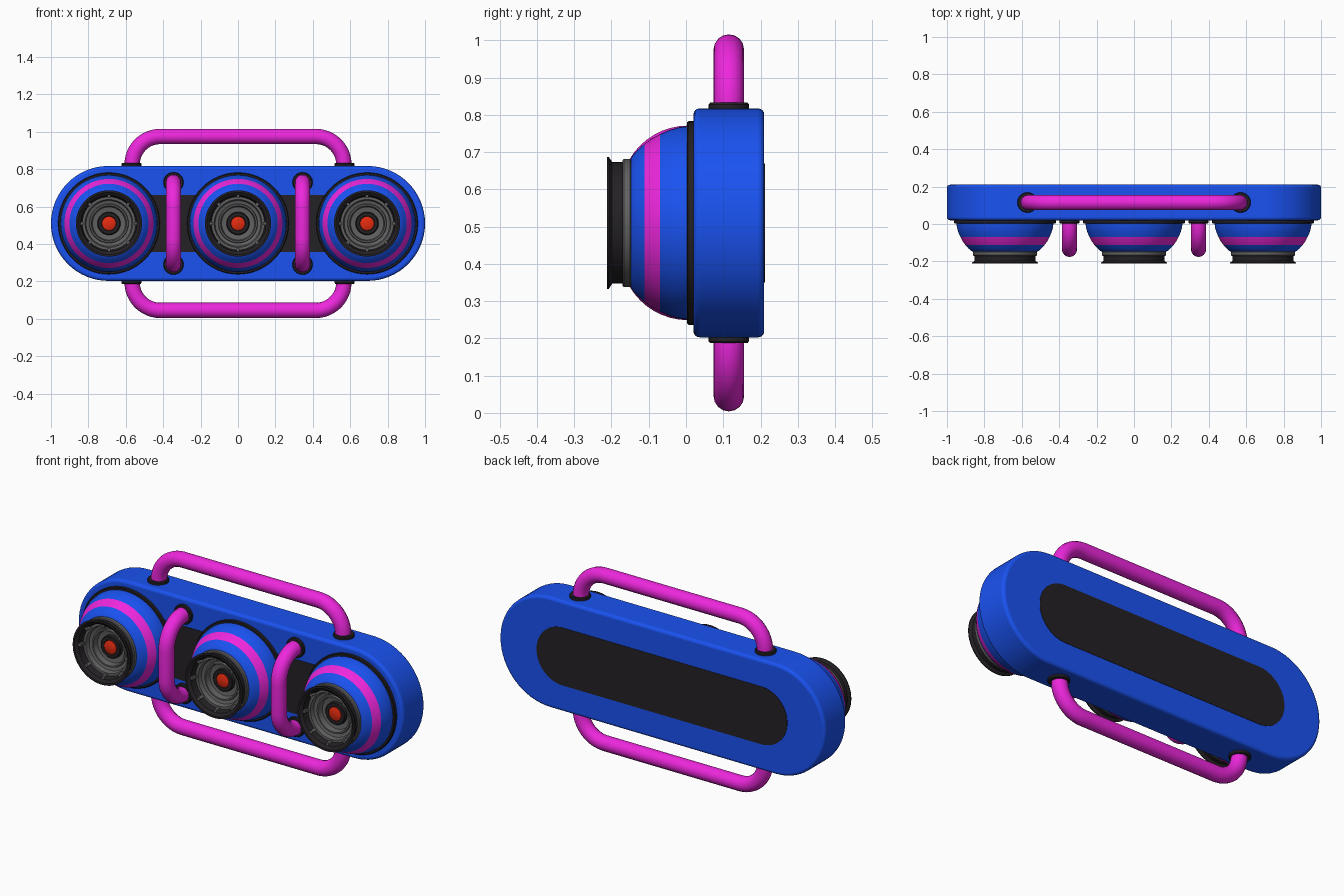
import bpy, bmesh
from math import sin, cos, pi, radians
from mathutils import Matrix, Vector

if "Cube" in bpy.data.objects:
    bpy.data.objects.remove(bpy.data.objects["Cube"])

CZ = 0.51  # height of the centre line


def material(name, rgb):
    m = bpy.data.materials.new(name)
    m.diffuse_color = (*rgb, 1)
    m.use_nodes = True
    m.node_tree.nodes["Principled BSDF"].inputs["Base Color"].default_value = m.diffuse_color
    return m


BLUE = material("blue", (0.01, 0.085, 0.88))
PINK = material("magenta", (0.85, 0.02, 0.72))
DARK = material("dark", (0.018, 0.015, 0.018))
GREY = material("grey", (0.12, 0.12, 0.12))
RED = material("red", (0.8, 0.025, 0.005))


def finish(name, bm, mat, bevel=0.0):
    bmesh.ops.remove_doubles(bm, verts=bm.verts, dist=1e-5)
    bmesh.ops.recalc_face_normals(bm, faces=bm.faces)
    me = bpy.data.meshes.new(name)
    bm.to_mesh(me)
    bm.free()
    ob = bpy.data.objects.new(name, me)
    bpy.context.collection.objects.link(ob)
    me.materials.append(mat)
    smooth(ob)
    if bevel:
        b = ob.modifiers.new("bevel", "BEVEL")
        b.width, b.segments, b.limit_method = bevel, 4, 'ANGLE'
        b.angle_limit = radians(40)
    return ob


def smooth(ob):
    bpy.ops.object.select_all(action='DESELECT')
    ob.select_set(True)
    bpy.context.view_layer.objects.active = ob
    bpy.ops.object.shade_smooth_by_angle(angle=radians(35))


def stadium(name, half_len, r, y0, y1, mat, bevel=0.0, n=32):
    bm = bmesh.new()
    c = half_len - r
    pts = [(s * c + r * cos(a), CZ + r * sin(a))
           for s, start in ((1, -pi / 2), (-1, pi / 2))
           for a in (start + pi * i / n for i in range(n + 1))]
    f = bm.faces.new([bm.verts.new((x, y0, z)) for x, z in pts])
    ext = bmesh.ops.extrude_face_region(bm, geom=[f])
    vs = [v for v in ext["geom"] if isinstance(v, bmesh.types.BMVert)]
    bmesh.ops.translate(bm, verts=vs, vec=(0, y1 - y0, 0))
    # restore the starting cap if the extrusion consumed it
    if len([g for g in bm.faces if len(g.verts) > 4]) < 2:
        bmesh.ops.holes_fill(bm, edges=bm.edges)
    return finish(name, bm, mat, bevel)


def lathe(name, profile, mat, matrix, n=64, closed=False):
    """Spin (y, radius) points about the y axis."""
    bm = bmesh.new()
    rings = [[bm.verts.new((r * cos(2 * pi * i / n), y, r * sin(2 * pi * i / n)))
              for i in range(n)] for y, r in profile]
    pairs = list(zip(rings, rings[1:]))
    if closed:
        pairs.append((rings[-1], rings[0]))
    for a, b in pairs:
        for i in range(n):
            j = (i + 1) % n
            bm.faces.new((a[i], a[j], b[j], b[i]))
    bmesh.ops.transform(bm, matrix=matrix, verts=bm.verts)
    return finish(name, bm, mat)


def pipe(name, half, rise, bend, matrix, r=0.041):
    """U-shaped tube: local x is the span, local z the rise."""
    pts = [(-half, 0)]
    for cx, a0 in ((-half + bend, pi), (half - bend, pi / 2)):
        for i in range(13):
            a = a0 - pi / 2 * i / 12
            pts.append((cx + bend * cos(a), rise - bend + bend * sin(a)))
    pts.append((half, 0))
    cu = bpy.data.curves.new(name, 'CURVE')
    cu.dimensions = '3D'
    cu.bevel_depth, cu.bevel_resolution, cu.use_fill_caps = r, 6, True
    sp = cu.splines.new('POLY')
    sp.points.add(len(pts) - 1)
    for p, (x, z) in zip(sp.points, pts):
        p.co = (*(matrix @ Vector((x, 0, z))), 1)
    ob = bpy.data.objects.new(name, cu)
    bpy.context.collection.objects.link(ob)
    bpy.ops.object.select_all(action='DESELECT')
    ob.select_set(True)
    bpy.context.view_layer.objects.active = ob
    bpy.ops.object.convert(target='MESH')
    ob = bpy.context.object
    ob.data.materials.clear()
    ob.data.materials.append(PINK)
    smooth(ob)


# Housing and dark inlays front and back
stadium("housing", 1.0, 0.307, 0.02, 0.21, BLUE, 0.016)
stadium("front_panel", 0.77, 0.152, 0.018, 0.03, DARK)
stadium("back_panel", 0.77, 0.16, 0.2, 0.212, DARK)

# Three lamps
for side, x in (("left", -0.69), ("middle", 0), ("right", 0.69)):
    M = Matrix.Translation((x, 0, CZ))
    p = side + "_lamp_"
    lathe(p + "gasket", [(0.03, 0.272), (0.006, 0.272), (0.003, 0.268), (0.003, 0.24)], DARK, M)
    lathe(p + "dome_base", [(0.022, 0.259), (0, 0.259), (-0.02, 0.2565), (-0.045, 0.249),
                            (-0.07, 0.238)], BLUE, M)
    lathe(p + "stripe", [(-0.07, 0.238), (-0.092, 0.2265), (-0.112, 0.212)], PINK, M)
    lathe(p + "dome_front", [(-0.112, 0.212), (-0.13, 0.196), (-0.144, 0.18), (-0.148, 0.172),
                             (-0.148, 0.14)], BLUE, M)
    lathe(p + "collar", [(-0.146, 0.145), (-0.146, 0.168), (-0.15, 0.172), (-0.167, 0.172),
                         (-0.171, 0.168), (-0.171, 0.145)], GREY, M, closed=True)
    lathe(p + "bezel", [(-0.165, 0.163), (-0.198, 0.163), (-0.207, 0.177), (-0.212, 0.177),
                        (-0.212, 0.166), (-0.2, 0.15), (-0.165, 0.141)], DARK, M, closed=True)
    # stepped bowl inside the bezel
    lathe(p + "reflector", [(-0.168, 0.145), (-0.168, 0.128), (-0.145, 0.122), (-0.14, 0.105),
                            (-0.15, 0.102), (-0.15, 0.094), (-0.12, 0.088), (-0.115, 0.065),
                            (-0.115, 0.03)], GREY, M)
    lathe(p + "bulb_ring", [(-0.113, 0.062), (-0.132, 0.06), (-0.135, 0.056), (-0.135, 0.04),
                            (-0.128, 0.036)], DARK, M)
    lathe(p + "bulb", [(-0.12, 0.038), (-0.136, 0.037), (-0.141, 0.025), (-0.143, 0)], RED, M)
    # small clips around the bezel mouth
    bm = bmesh.new()
    for k in range(8):
        bmesh.ops.create_cube(bm, size=1, matrix=M @ Matrix.Rotation(k * pi / 4, 4, 'Y')
                              @ Matrix.Translation((0.146, -0.184, 0))
                              @ Matrix.Diagonal((0.022, 0.034, 0.016, 1)))
    finish(p + "clips", bm, GREY)

# Carry handles on top and bottom, with collars
foot = [(0, 0.03), (0, 0.054), (-0.022, 0.054), (-0.027, 0.05), (-0.027, 0.03)]
for name, s in (("top", 1), ("bottom", -1)):
    base = Matrix.Translation((0, 0.115, CZ)) @ Matrix.Diagonal((1, 1, s, 1))
    pipe(name + "_handle", 0.566, 0.168, 0.15, base @ Matrix.Translation((0, 0, 0.297)))
    for side, x in (("left", -0.57), ("right", 0.57)):
        lathe(f"{name}_handle_{side}_foot", foot, DARK,
              base @ Matrix.Translation((x, 0, 0.296)) @ Matrix.Rotation(-pi / 2, 4, 'X'), 32)

# Guard bars between the lamps, with collars
for side, x in (("left", -0.345), ("right", 0.345)):
    turn = Matrix(((0, 1, 0, x), (0, 0, -1, 0.025), (1, 0, 0, CZ), (0, 0, 0, 1)))
    pipe(side + "_guard_bar", 0.22, 0.16, 0.14, turn)
    for end, z in (("upper", 0.22), ("lower", -0.22)):
        lathe(f"{side}_guard_{end}_foot", foot, DARK, Matrix.Translation((x, 0.03, CZ + z)), 32)
